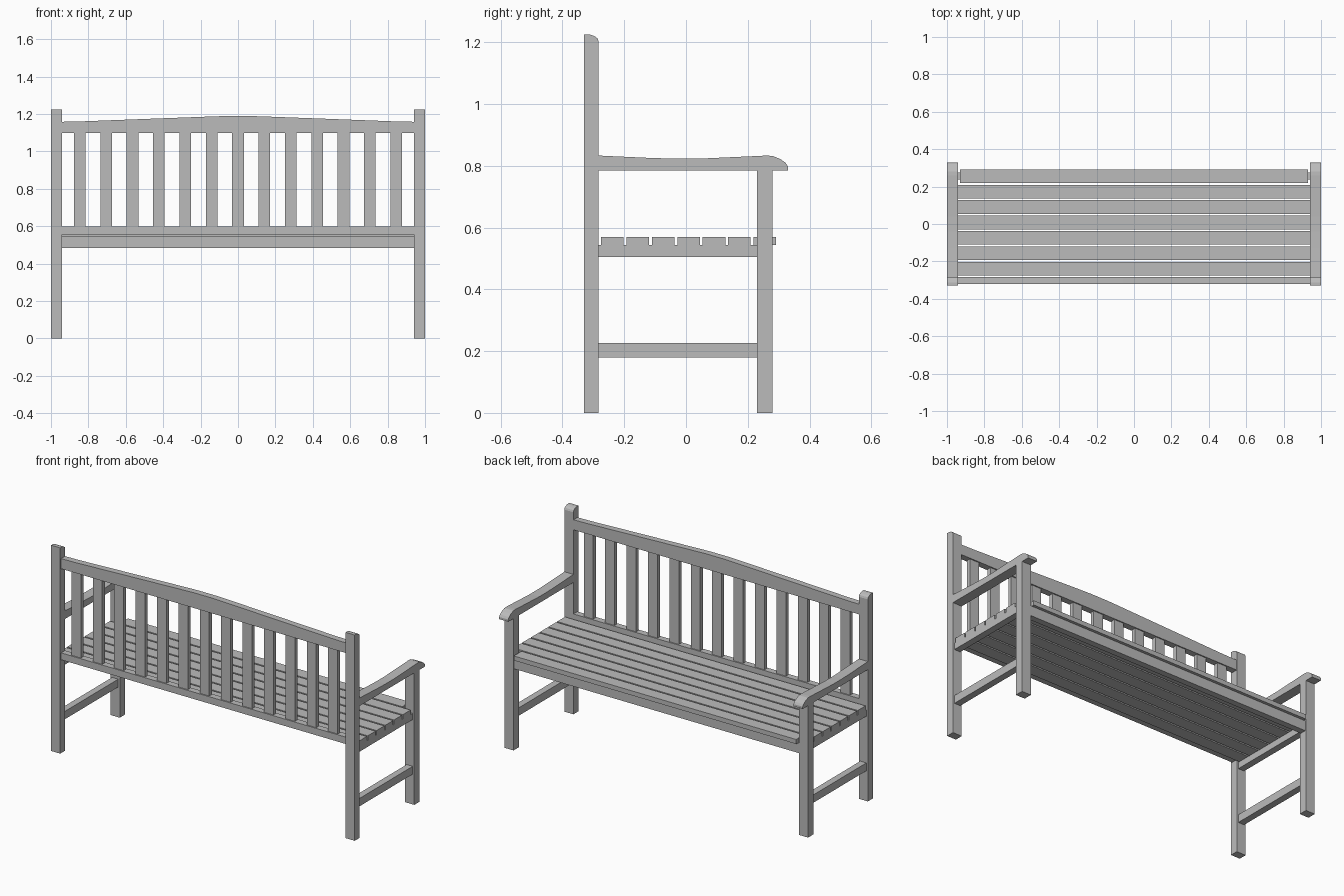
import bpy
import bmesh
from mathutils import Vector

default = bpy.data.objects.get("Cube")
if default:
    bpy.data.objects.remove(default, do_unlink=True)

grey = bpy.data.materials.new("plain grey")
grey.use_nodes = True
COLOUR = (0.5, 0.5, 0.5, 1)
grey.diffuse_color = COLOUR
grey.node_tree.nodes["Principled BSDF"].inputs["Base Color"].default_value = COLOUR


def prism(name, profile, axis, start, end):
    """Extrude a 2D profile along x (profile in y, z) or y (profile in x, z)."""
    bm = bmesh.new()
    place = (lambda a, b: (start, a, b)) if axis == "x" else (lambda a, b: (a, start, b))
    face = bm.faces.new([bm.verts.new(place(a, b)) for a, b in profile])
    result = bmesh.ops.extrude_face_region(bm, geom=[face])
    moved = [v for v in result["geom"] if isinstance(v, bmesh.types.BMVert)]
    step = Vector((end - start, 0, 0)) if axis == "x" else Vector((0, end - start, 0))
    bmesh.ops.translate(bm, verts=moved, vec=step)
    bmesh.ops.recalc_face_normals(bm, faces=bm.faces)
    mesh = bpy.data.meshes.new(name)
    bm.to_mesh(mesh)
    bm.free()
    mesh.materials.append(grey)
    obj = bpy.data.objects.new(name, mesh)
    bpy.context.collection.objects.link(obj)
    return obj


def box(name, x, y, z):
    """Board spanning the given (low, high) ranges."""
    return prism(name, [(y[0], z[0]), (y[1], z[0]), (y[1], z[1]), (y[0], z[1])], "x", *x)


# Side frames
INNER, OUTER = 0.94, 1.0
BACK, BACK_FACE = -0.33, -0.283
LEG_Y = (0.23, 0.28)
post_profile = [(BACK, 0), (BACK_FACE, 0), (BACK_FACE, 1.203), (-0.287, 1.213),
                (-0.297, 1.22), (-0.312, 1.225), (BACK, 1.225)]
arm_profile = [(BACK_FACE, 0.785), (0.33, 0.785), (0.33, 0.798), (0.322, 0.81),
               (0.305, 0.822), (0.28, 0.832), (0.26, 0.833), (0.13, 0.827),
               (0.04, 0.823), (-0.04, 0.823), (-0.13, 0.826), (BACK_FACE, 0.833)]
for side, s in (("left", 1), ("right", -1)):
    span = (s * INNER, s * OUTER)
    rail_span = (s * 0.95, s * 0.99)
    prism(side + "_back_post", post_profile, "x", *span)
    prism(side + "_armrest", arm_profile, "x", *span)
    box(side + "_front_leg", span, LEG_Y, (0, 0.785))
    box(side + "_seat_rail", rail_span, (BACK_FACE, LEG_Y[0]), (0.505, 0.543))
    box(side + "_stretcher", rail_span, (BACK_FACE, LEG_Y[0]), (0.18, 0.227))

# Seat: the front slat fits between the legs
SLATS = 7
for i in range(SLATS):
    y = -0.275 + i * 0.0823
    half = 0.93 if i == SLATS - 1 else 0.99
    box(f"seat_slat_{i + 1}", (-half, half), (y, y + 0.073), (0.543, 0.57))
box("front_apron", (-INNER, INNER), (0.238, 0.275), (0.484, 0.543))

# Backrest
RAIL_Y = (-0.322, -0.284)
box("lower_back_rail", (-INNER, INNER), RAIL_Y, (0.556, 0.597))
half_crest = [(INNER, 1.158), (0.84, 1.16), (0.5, 1.173), (0.15, 1.186), (0.06, 1.189)]
crest = half_crest + [(-x, z) for x, z in reversed(half_crest)]
prism("top_back_rail", [(-INNER, 1.098), (INNER, 1.098)] + crest, "y", *RAIL_Y)
for i in range(13):
    x = (i - 6) * 0.141
    box(f"back_slat_{i + 1}", (x - 0.031, x + 0.031), (-0.315, -0.291), (0.597, 1.098))
